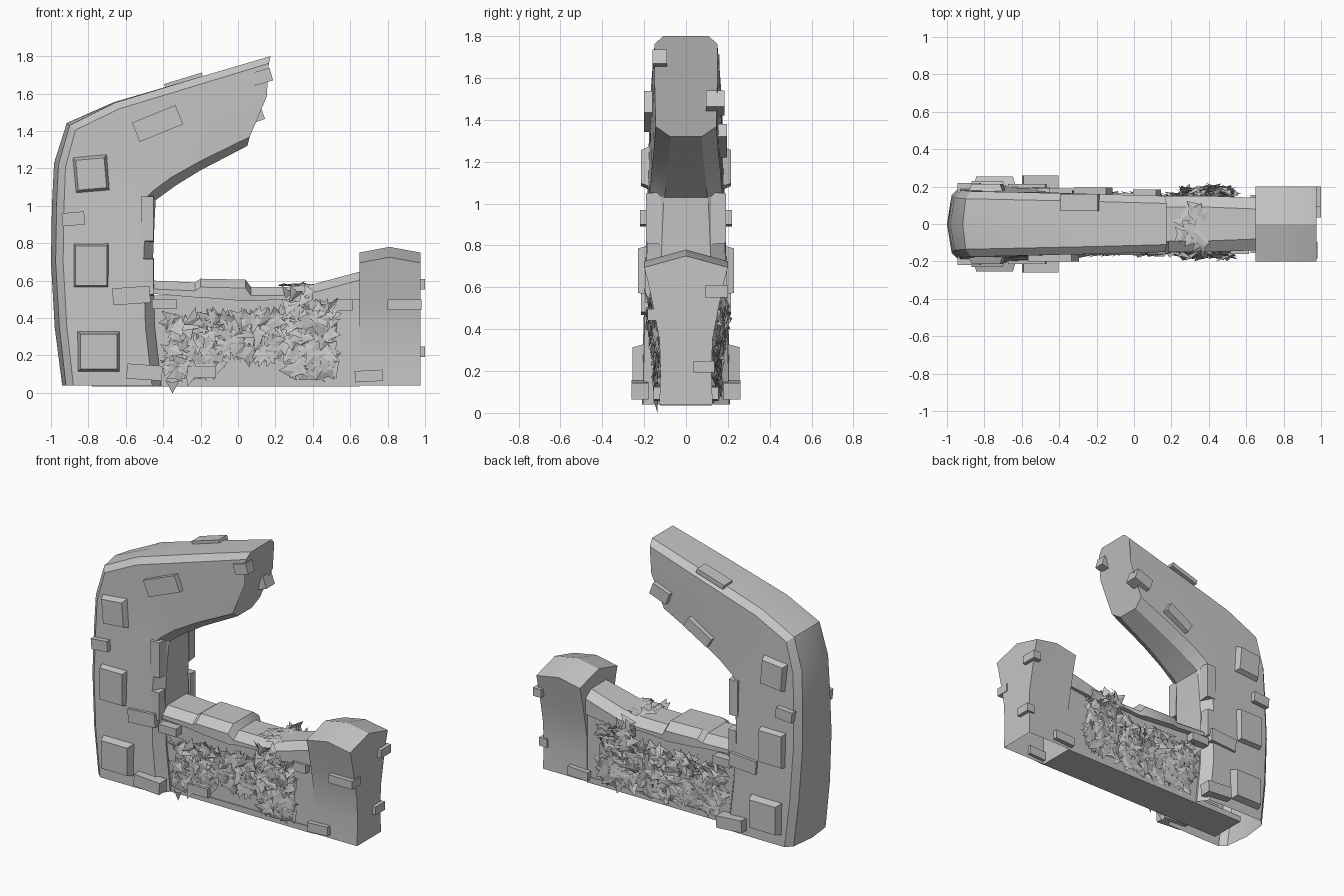
import bpy, bmesh, math, random
from mathutils import Vector, Matrix, Euler

if "Cube" in bpy.data.objects:
    bpy.data.objects.remove(bpy.data.objects["Cube"])
random.seed(4)

stone = bpy.data.materials.new("grey stone")
stone.use_nodes = True
grey = (0.56, 0.56, 0.56, 1)
stone.diffuse_color = grey
stone.node_tree.nodes["Principled BSDF"].inputs["Base Color"].default_value = grey


def finish(bm, name):
    mesh = bpy.data.meshes.new(name)
    bm.to_mesh(mesh)
    bm.free()
    mesh.materials.append(stone)
    ob = bpy.data.objects.new(name, mesh)
    bpy.context.collection.objects.link(ob)
    return ob


def loft(name, rings, open_base=False):
    """Skin between rings; open_base leaves out the face that rests on the ground."""
    bm = bmesh.new()
    loops = [[bm.verts.new(p) for p in r] for r in rings]
    for a, b in zip(loops, loops[1:]):
        for i in range(len(a)):
            j = (i + 1) % len(a)
            bm.faces.new((a[i], a[j], b[j], b[i]))
    bm.faces.new(loops[0])
    bm.faces.new(loops[-1])
    bmesh.ops.recalc_face_normals(bm, faces=bm.faces[:])
    if open_base:
        base = [f for f in bm.faces if all(v.co.z < 0.05 for v in f.verts)]
        bmesh.ops.delete(bm, geom=base, context='FACES_ONLY')
    mesh = finish(bm, name).data
    mesh.shade_smooth()
    mesh.set_sharp_from_angle(angle=math.radians(30))


def brick(name, centre, size, tilt=0, taper=1.0):
    """Box tilted in the xz plane; taper shrinks the face pointing away from y = 0."""
    bm = bmesh.new()
    bmesh.ops.create_cube(bm, size=1)
    out = 1 if centre[1] > 0 else -1
    for v in bm.verts:
        if v.co.y * out > 0:
            v.co.x *= taper
            v.co.z *= taper
    m = (Matrix.Translation(centre) @ Matrix.Rotation(math.radians(-tilt), 4, 'Y')
         @ Matrix.Diagonal((*size, 1)))
    bmesh.ops.transform(bm, matrix=m, verts=bm.verts[:])
    finish(bm, name)


# Broken arch: outer point, inner point, half width, bulge of the outer face
def arch_ring(ox, oz, ix, iz, w, bulge, push=0):
    o, i = Vector((ox, 0, oz)), Vector((ix, 0, iz))
    d = (o - i).normalized()
    mid = i.lerp(o, 0.55) + Vector((push, 0, 0))
    half = [(i, w - 0.075), (i + d * 0.05, w - 0.005), (mid, w), (o - d * 0.04, w), (o, w - 0.04)]
    left = [p + Vector((0, y, 0)) for p, y in half]
    right = [p - Vector((0, y, 0)) for p, y in reversed(half)]
    return left + [o + d * bulge] + right


loft("broken_arch", [arch_ring(*s) for s in (
    (-0.92, 0.04, -0.41, 0.04, 0.21, 0.02),
    (-0.955, 0.35, -0.445, 0.35, 0.205, 0.025),
    (-0.975, 0.70, -0.455, 0.70, 0.195, 0.025),
    (-0.97, 1.00, -0.445, 0.94, 0.185, 0.025),
    (-0.96, 1.22, -0.44, 1.03, 0.18, 0.025),
    (-0.90, 1.43, -0.42, 1.045, 0.175, 0.02),
    (-0.66, 1.55, -0.33, 1.11, 0.17, 0.005),
    (-0.20, 1.69, -0.20, 1.19, 0.16, 0),
    (0.175, 1.80, 0.05, 1.32, 0.15, 0, 0.035))], True)

# Wall with a worn coping on top
brick("wall", (0.10, 0, 0.28), (1.1, 0.24, 0.48))
brick("wall_footing", (-0.065, 0, 0.055), (1.43, 0.25, 0.04))


def coping_ring(x, top, low, w):
    half = [(w, low), (w, top - 0.045), (w - 0.06, top)]
    return [(x, y, z) for y, z in half] + [(x, -y, z) for y, z in reversed(half)]


loft("coping", [coping_ring(*s) for s in (
    (-0.46, 0.60, 0.53, 0.16), (-0.23, 0.59, 0.51, 0.155), (-0.20, 0.61, 0.51, 0.165),
    (0.04, 0.605, 0.49, 0.165), (0.07, 0.565, 0.49, 0.15), (0.25, 0.565, 0.50, 0.15),
    (0.40, 0.58, 0.47, 0.15), (0.66, 0.65, 0.50, 0.14))])

# End post: waisted profile with a shallow peaked cap
profile = [(0.127, 0.04), (0.122, 0.20), (0.127, 0.35), (0.155, 0.50), (0.185, 0.64)]


def post_ring(x, rise):
    left = [(x, y, z) for y, z in profile] + [(x, 0.2, 0.695 + rise)]
    return left + [(x, 0, 0.75 + rise)] + [(x, -p[1], p[2]) for p in reversed(left)]


loft("end_post", [post_ring(0.65, 0), post_ring(0.81, 0.03), post_ring(0.975, 0)], True)

# Raised stones on both sides of the arch and wall
both_sides = [
    ("upper_block", -0.785, 0.19, 1.17, 0.19, 0.05, 0.20, 5, 0.8),
    ("middle_block", -0.785, 0.205, 0.68, 0.19, 0.05, 0.24, 0, 0.88),
    ("lower_block", -0.745, 0.225, 0.22, 0.23, 0.06, 0.22, 0, 0.85),
    ("edge_brick", -0.88, 0.19, 0.93, 0.12, 0.06, 0.07, 5, 1),
    ("foot_brick", -0.50, 0.22, 0.11, 0.19, 0.08, 0.08, -4, 1),
    ("jamb_block", -0.485, 0.155, 0.93, 0.07, 0.07, 0.25, 0, 0.95),
    ("jamb_brick", -0.48, 0.165, 0.62, 0.06, 0.06, 0.20, 0, 0.95),
    ("shoulder_brick", -0.57, 0.19, 0.52, 0.2, 0.05, 0.09, 4, 1),
    ("ledge_brick", -0.395, 0.16, 0.475, 0.13, 0.06, 0.055, 0, 1)]
for name, x, y, z, sx, sy, sz, tilt, taper in both_sides:
    for side, s in (("front", -1), ("back", 1)):
        brick(f"{name}_{side}", (x, s * y, z), (sx, sy, sz), tilt, taper)

# Single bricks that poke out
brick("arch_brick_front", (-0.43, -0.175, 1.44), (0.25, 0.05, 0.11), 22)
brick("arch_brick_back", (-0.22, 0.165, 1.30), (0.2, 0.06, 0.07), 30)
brick("arch_top_brick", (-0.29, 0.115, 1.667), (0.21, 0.09, 0.03), 17)
brick("tip_brick_front", (0.13, -0.125, 1.69), (0.1, 0.07, 0.07), 16)
brick("tip_brick_back", (0.07, 0.14, 1.48), (0.13, 0.09, 0.08), 20)
brick("wall_brick_low", (-0.195, -0.13, 0.11), (0.15, 0.05, 0.06))
brick("wall_brick_high", (0.565, -0.13, 0.47), (0.1, 0.06, 0.06))
brick("post_brick_front", (0.89, -0.14, 0.47), (0.18, 0.09, 0.055))
brick("post_foot_front", (0.70, -0.13, 0.09), (0.15, 0.05, 0.06), 3)
brick("post_foot_back", (0.70, 0.13, 0.09), (0.15, 0.05, 0.06), 3)
brick("post_end_high", (0.97, 0.145, 0.58), (0.06, 0.11, 0.055))
brick("post_end_low", (0.97, 0.085, 0.22), (0.06, 0.1, 0.055))


# Ivy: folded arrowhead leaves scattered on both faces and over the coping
leaf_shape = [(0, 0.6), (0.5, -0.3), (0, -0.15), (-0.5, -0.3)]


def add_leaf(bm, pos, base, size, tilt):
    wobble = Euler([random.uniform(-tilt, tilt) for _ in range(2)] + [random.uniform(0, 6.28)])
    m = Matrix.Translation(pos) @ base @ wobble.to_matrix().to_4x4()
    tip, right, stem, left = [
        bm.verts.new(m @ Vector((x * size, y * size, 0 if x else size * 0.1)))
        for x, y in leaf_shape]
    bm.faces.new((tip, stem, right))
    bm.faces.new((tip, left, stem))


def ivy(name, count, x0, x1, z0, z1, y, side, bare=False):
    bm = bmesh.new()
    base = Matrix.Rotation(math.radians(90), 4, 'X')
    if side > 0:
        base = Matrix.Rotation(math.pi, 4, 'Z') @ base
    for _ in range(count):
        x, z = random.uniform(x0, x1), random.uniform(z0, z1)
        if bare and x > -0.1 and z < 0.19:
            continue
        # Leaves stand further out near the top of the growth
        high = max(0, z - 0.25)
        depth = y + random.uniform(-0.005, 0.015) + 0.13 * high
        add_leaf(bm, (x, side * depth, z), base, random.uniform(0.07, 0.12), 0.3 + 1.2 * high)
    finish(bm, name)


for label, s in (("front", -1), ("back", 1)):
    ivy(f"ivy_sheet_{label}", 290, -0.37, 0.25, 0.09, 0.42, 0.123, s, s < 0)
    ivy(f"ivy_column_{label}", 170, 0.27, 0.51, 0.10, 0.48, 0.138 + 0.008 * s, s)
    ivy(f"ivy_rim_{label}", 5, 0.26, 0.40, 0.49, 0.55, 0.13, s)

bm = bmesh.new()
for _ in range(14):
    add_leaf(bm, (random.uniform(0.22, 0.40), random.uniform(-0.12, 0.12), 0.573),
             Matrix.Identity(4), random.uniform(0.06, 0.1), 0.2)
add_leaf(bm, (-0.35, -0.14, 0.045), Matrix.Rotation(math.radians(90), 4, 'X'), 0.08, 0.3)
finish(bm, "ivy_top")
